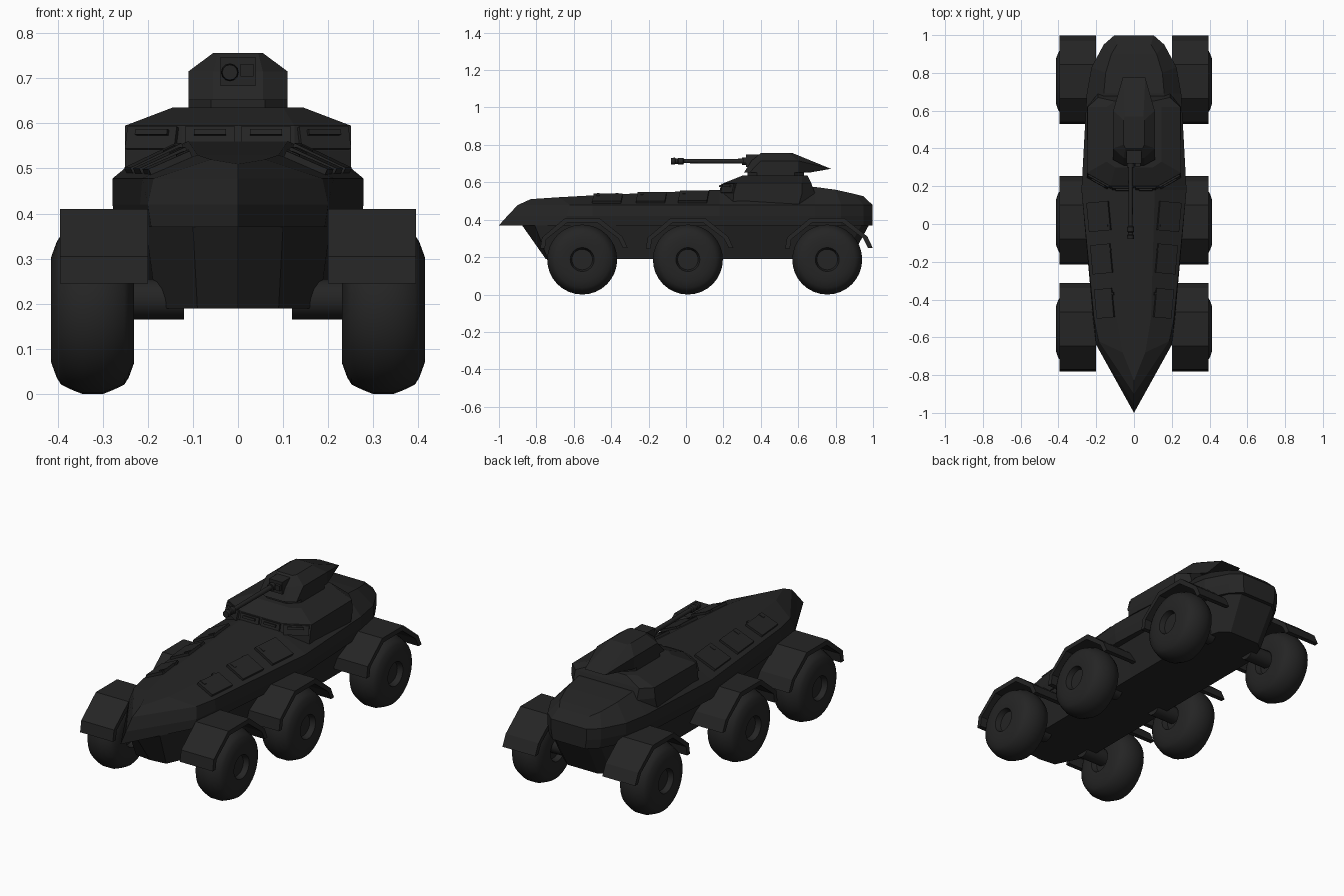
import bpy, bmesh, math
from mathutils import Matrix, Vector

if "Cube" in bpy.data.objects:
    bpy.data.objects.remove(bpy.data.objects["Cube"])

dark = bpy.data.materials.new("dark_paint")
dark.diffuse_color = (0.018, 0.018, 0.018, 1)
dark.use_nodes = True
dark.node_tree.nodes["Principled BSDF"].inputs["Base Color"].default_value = dark.diffuse_color


def finish(bm, name):
    bmesh.ops.recalc_face_normals(bm, faces=bm.faces)
    me = bpy.data.meshes.new(name)
    bm.to_mesh(me)
    bm.free()
    ob = bpy.data.objects.new(name, me)
    bpy.context.collection.objects.link(ob)
    me.materials.append(dark)
    return ob


def loft(name, levels):
    """Skin half plan outlines (x, y, z; front to rear), mirrored across x = 0."""
    bm = bmesh.new()
    sides = []
    for half in levels:
        r = [bm.verts.new(p) for p in half]
        l = [v if v.co.x == 0 else bm.verts.new((-v.co.x, v.co.y, v.co.z)) for v in r]
        sides.append((r, l))

    def face(*vs):
        vs = list(dict.fromkeys(vs))
        if len(vs) > 2:
            bm.faces.new(vs)
    n = len(levels[0])
    for (ra, la), (rb, lb) in zip(sides, sides[1:]):
        for a, b in ((ra, rb), (la, lb)):
            for i in range(n - 1):
                face(a[i], a[i + 1], b[i + 1], b[i])
        for i in (0, -1):
            face(ra[i], la[i], lb[i], rb[i])
    for r, l in (sides[0], sides[-1]):
        for i in range(n - 1):
            face(r[i], r[i + 1], l[i + 1], l[i])
    return finish(bm, name)


def flat(z, pts):
    return [(x, y, z) for x, y in pts]


def box(name, loc, size, rot=Matrix.Identity(4)):
    bm = bmesh.new()
    m = Matrix.Translation(loc) @ rot @ Matrix.Diagonal((*size, 1))
    bmesh.ops.create_cube(bm, size=1, matrix=m)
    return finish(bm, name)


def revolve(name, profile, loc, axis, seg=32):
    """Turn (radius, distance) pairs around an axis through loc."""
    bm = bmesh.new()
    vs = [bm.verts.new((r, 0, d)) for r, d in profile]
    es = [bm.edges.new(p) for p in zip(vs, vs[1:])]
    bmesh.ops.spin(bm, geom=vs + es, axis=(0, 0, 1), cent=(0, 0, 0),
                   angle=2 * math.pi, steps=seg)
    bmesh.ops.remove_doubles(bm, verts=bm.verts, dist=1e-5)
    q = Vector((0, 0, 1)).rotation_difference(Vector(axis)).to_matrix().to_4x4()
    bmesh.ops.transform(bm, matrix=Matrix.Translation(loc) @ q, verts=bm.verts)
    ob = finish(bm, name)
    bpy.context.view_layer.objects.active = ob
    bpy.ops.object.select_all(action='DESELECT')
    ob.select_set(True)
    bpy.ops.object.shade_smooth_by_angle(angle=math.radians(35))
    return ob


# lower hull tub
loft("lower_hull", [
    flat(.19, [(0, -.75), (.09, -.74), (.18, -.55), (.18, .2), (.18, .7), (.14, .84), (.09, .88)]),
    flat(.375, [(0, -.88), (.1, -.81), (.205, -.58), (.235, .2), (.235, .69), (.15, .94), (.1, .98)])])

# upper hull with pointed prow and sloping deck
belt = [(.2, -.64), (.217, -.5), (.278, .18), (.25, .69), (.225, .83), (.16, .95), (.105, .998)]
loft("upper_hull", [
    flat(.37, [(0, -1)] + [(x - .008, y) for x, y in belt]),
    flat(.42, [(0, -.955)] + belt),
    flat(.478, [(0, -.9), (.187, -.62), (.212, -.5)] + belt[2:]),
    [(0, -.83, .51), (.06, -.68, .52), (.09, -.5, .53), (.11, .18, .56),
     (.16, .69, .575), (.15, .8, .56), (.12, .9, .538), (.09, .95, .525)]])

# deck hatches lying on the side slopes
for s in (1, -1):
    for y in (.04, -.185, -.42):
        t = (y + .5) / .68
        outer = Vector((.212 + .066 * t, 0, .478))
        inner = Vector((.09 + .02 * t, 0, .53 + .03 * t))
        d = inner - outer
        c = outer + d * .5
        rot = Matrix.Rotation(s * math.atan2(d.z, -d.x), 4, 'Y')
        rot = Matrix.Rotation(-s * math.atan(.09), 4, 'Z') @ rot
        box("deck_hatch", (s * c.x, y, c.z + .005), (d.length * .72, .155, .018), rot)
        for k in (-.05, .05):
            box("hatch_hinge", (s * (c.x - .035), y + k, c.z + .025), (.03, .015, .012), rot)

# driving cabin
loft("cabin", [
    flat(.47, [(0, .18), (.125, .18), (.25, .25), (.25, .60), (.19, .69)]),
    flat(.54, [(0, .185), (.125, .185), (.25, .255), (.25, .62), (.19, .69)]),
    flat(.595, [(0, .2), (.125, .2), (.25, .27), (.245, .62), (.19, .67)]),
    flat(.635, [(0, .3), (.1, .3), (.145, .33), (.145, .62), (.1, .65)])])

# armoured visors with slits
for s in (1, -1):
    for x, y, w, a in ((.062, .19, .11, 0), (.19, .226, .125, .51)):
        rot = Matrix.Rotation(s * a, 4, 'Z') @ Matrix.Rotation(-.25, 4, 'X')
        box("visor_plate", (s * x, y, .567), (w, .014, .05), rot)
        box("visor_slit", (s * x, y - .007, .58), (w * .65, .012, .012), rot)

# turret ring, turret shell and gun mounting
loft("turret_base", [flat(z, [(.06, .33), (.11, .38), (.11, .58), (.06, .63)]) for z in (.63, .66)])
loft("turret", [
    flat(.652, [(.055, .31), (.11, .34), (.11, .6), (.06, .66)]),
    [(.055, .35, .715), (.11, .4, .715), (.11, .6, .715), (.06, .775, .672)],
    flat(.756, [(.045, .4), (.055, .42), (.055, .55), (.05, .57)])])
box("gun_mantlet", (0, .365, .715), (.078, .09, .065))
box("gun_sight", (.02, .33, .718), (.028, .05, .028))

# gun barrel with collar and muzzle brake
revolve("gun_barrel", [(0, -.08), (.017, -.08), (.019, -.06), (.014, -.055), (.014, -.045),
                       (.018, -.04), (.018, -.015), (.011, -.01), (.013, .3), (.02, .3),
                       (.02, .4), (0, .4)], (-.018, 0, .713), (0, 1, 0), 12)

# wheels, axles and mudguards
side = [(.055, .06), (.064, .088), (.117, .092), (.15, .08), (.166, .07), (.178, .045), (.187, .022)]
tyre = [(0, .06)] + side + [(r, -d) for r, d in reversed(side)] + [(0, -.06)]
guard = [(-.225, .245), (-.215, .305), (-.09, .41), (.09, .41), (.215, .31), (.243, .25)]
under = [(-.2, .245), (-.192, .295), (-.08, .385), (.08, .385), (.192, .3), (.218, .25)]
for s in (1, -1):
    for yc in (-.555, .01, .755):
        revolve("wheel", tyre, (s * .322, yc, .187), (s, 0, 0))
        revolve("axle", [(0, 0), (.045, 0), (.045, .14), (0, .14)],
                (s * .12, yc, .21), (s, 0, 0), 12)
        bm = bmesh.new()
        strips = []
        for x in (.2, .395):
            strips.append([[bm.verts.new((s * x, yc + y, z)) for y, z in p] for p in (guard, under)])
        (oi, ui), (oo, uo) = strips
        for a, b in ((oi, oo), (ui, uo), (oi, ui), (oo, uo)):
            for i in range(len(guard) - 1):
                bm.faces.new((a[i], a[i + 1], b[i + 1], b[i]))
        for i in (0, -1):
            bm.faces.new((oi[i], oo[i], uo[i], ui[i]))
        finish(bm, "mudguard")
